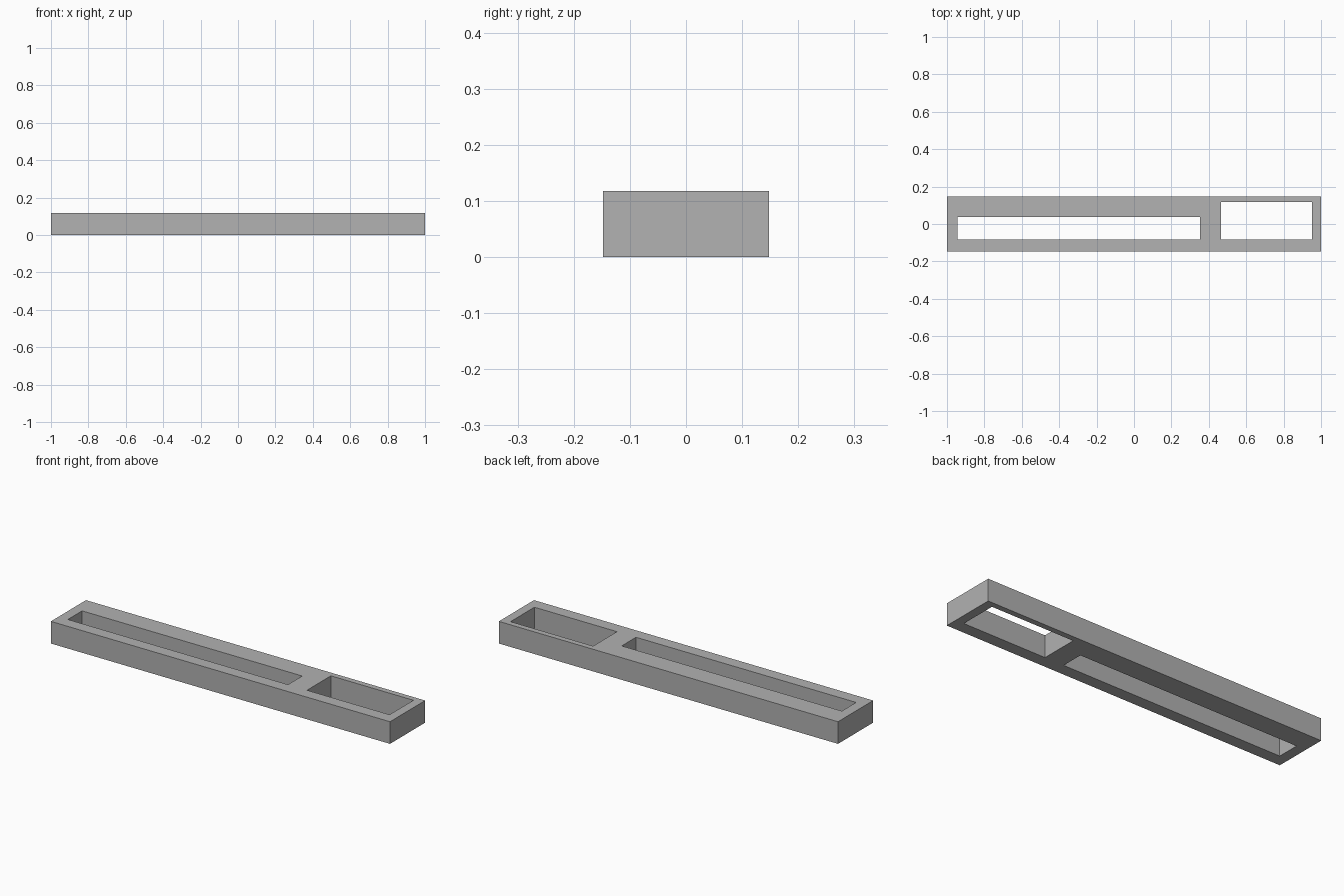
import bpy

HEIGHT = 0.118

if "Cube" in bpy.data.objects:
    bpy.data.objects.remove(bpy.data.objects["Cube"], do_unlink=True)

grey = bpy.data.materials.new("plain_grey")
grey.use_nodes = True
colour = (0.445, 0.445, 0.445, 1)
grey.diffuse_color = colour
grey.node_tree.nodes["Principled BSDF"].inputs["Base Color"].default_value = colour


def box(name, x0, x1, y0, y1, z0, z1):
    """Box spanning the given limits, with its size baked into the mesh."""
    centre = ((x0 + x1) / 2, (y0 + y1) / 2, (z0 + z1) / 2)
    bpy.ops.mesh.primitive_cube_add(size=1, location=centre)
    obj = bpy.context.object
    obj.name = name
    obj.scale = (x1 - x0, y1 - y0, z1 - z0)
    bpy.ops.object.transform_apply(location=True, rotation=False, scale=True)
    obj.data.materials.append(grey)
    return obj


def cut_through(body, name, x0, x1, y0, y1):
    """Cut a rectangular opening through the full height of the body."""
    cutter = box(name, x0, x1, y0, y1, -HEIGHT, 2 * HEIGHT)
    cutter.hide_render = True
    mod = body.modifiers.new(name, "BOOLEAN")
    mod.operation = "DIFFERENCE"
    mod.solver = "EXACT"
    mod.object = cutter
    bpy.context.view_layer.objects.active = body
    bpy.ops.object.modifier_apply(modifier=name)
    bpy.data.objects.remove(cutter, do_unlink=True)


# Flat bar with a long slot and a wider window
bar = box("slotted_bar", -1, 1, -0.148, 0.148, 0, HEIGHT)
cut_through(bar, "long_slot", -0.945, 0.353, -0.083, 0.037)
cut_through(bar, "wide_window", 0.465, 0.952, -0.083, 0.118)
